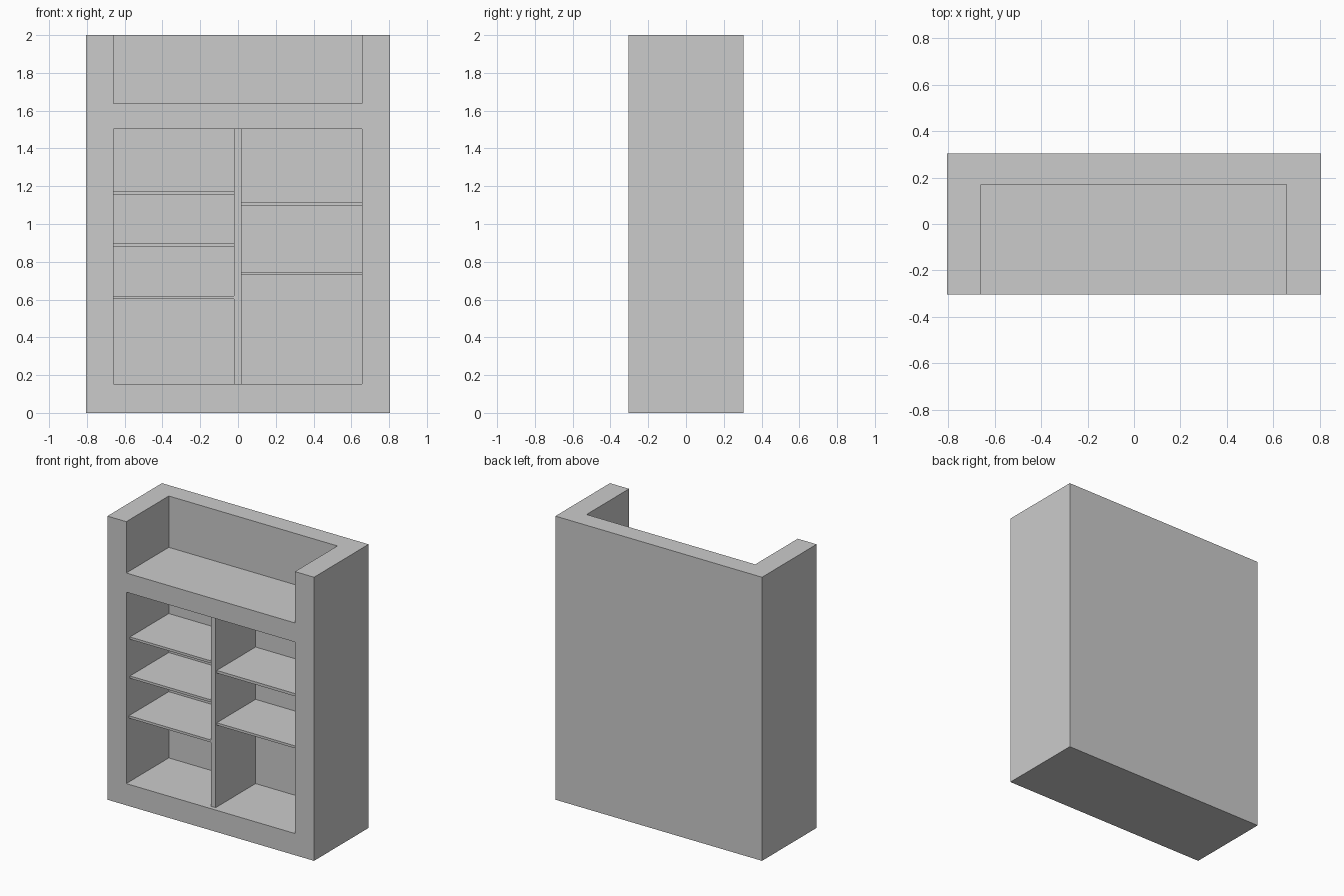
import bpy

if "Cube" in bpy.data.objects:
    bpy.data.objects.remove(bpy.data.objects["Cube"])

HALF_W, HALF_D, HEIGHT = 0.806, 0.304, 2.0
INNER_L, INNER_R, INNER_BACK = -0.659, 0.657, 0.17
DIV_L, DIV_R = -0.02, 0.018
DIV_FRONT, SHELF_FRONT = -HALF_D + 0.03, -HALF_D + 0.042
OPEN_BOTTOM, OPEN_TOP, NICHE_BOTTOM = 0.153, 1.503, 1.638


def box(name, x0, x1, y0, y1, z0, z1):
    bpy.ops.mesh.primitive_cube_add(size=1)
    ob = bpy.context.object
    ob.name = name
    ob.location = ((x0 + x1) / 2, (y0 + y1) / 2, (z0 + z1) / 2)
    ob.scale = (x1 - x0, y1 - y0, z1 - z0)
    bpy.ops.object.transform_apply(location=True, scale=True)
    return ob


def carve(target, cutter):
    mod = target.modifiers.new("carve", 'BOOLEAN')
    mod.operation, mod.solver, mod.object = 'DIFFERENCE', 'EXACT', cutter
    bpy.context.view_layer.objects.active = target
    bpy.ops.object.modifier_apply(modifier=mod.name)
    bpy.data.objects.remove(cutter)


# Thick outer case with an open-topped niche and a large shelf opening
case = box("case", -HALF_W, HALF_W, -HALF_D, HALF_D, 0, HEIGHT)
for z0, z1 in ((NICHE_BOTTOM, HEIGHT + 0.2), (OPEN_BOTTOM, OPEN_TOP)):
    carve(case, box("cutter", INNER_L, INNER_R, -HALF_D - 0.2, INNER_BACK, z0, z1))

# Upright divider, set back slightly from the front
box("divider", DIV_L, DIV_R, DIV_FRONT, INNER_BACK, OPEN_BOTTOM, OPEN_TOP)

# Left shelves; the lowest is level with the divider front
for i, (z0, z1, front) in enumerate(((0.603, 0.620, DIV_FRONT),
                                     (0.879, 0.896, SHELF_FRONT),
                                     (1.154, 1.171, SHELF_FRONT))):
    box(f"left_shelf_{i + 1}", INNER_L, DIV_L, front, INNER_BACK, z0, z1)

# Right shelves
for i, (z0, z1) in enumerate(((0.730, 0.747), (1.097, 1.116))):
    box(f"right_shelf_{i + 1}", DIV_R, INNER_R, SHELF_FRONT, INNER_BACK, z0, z1)
